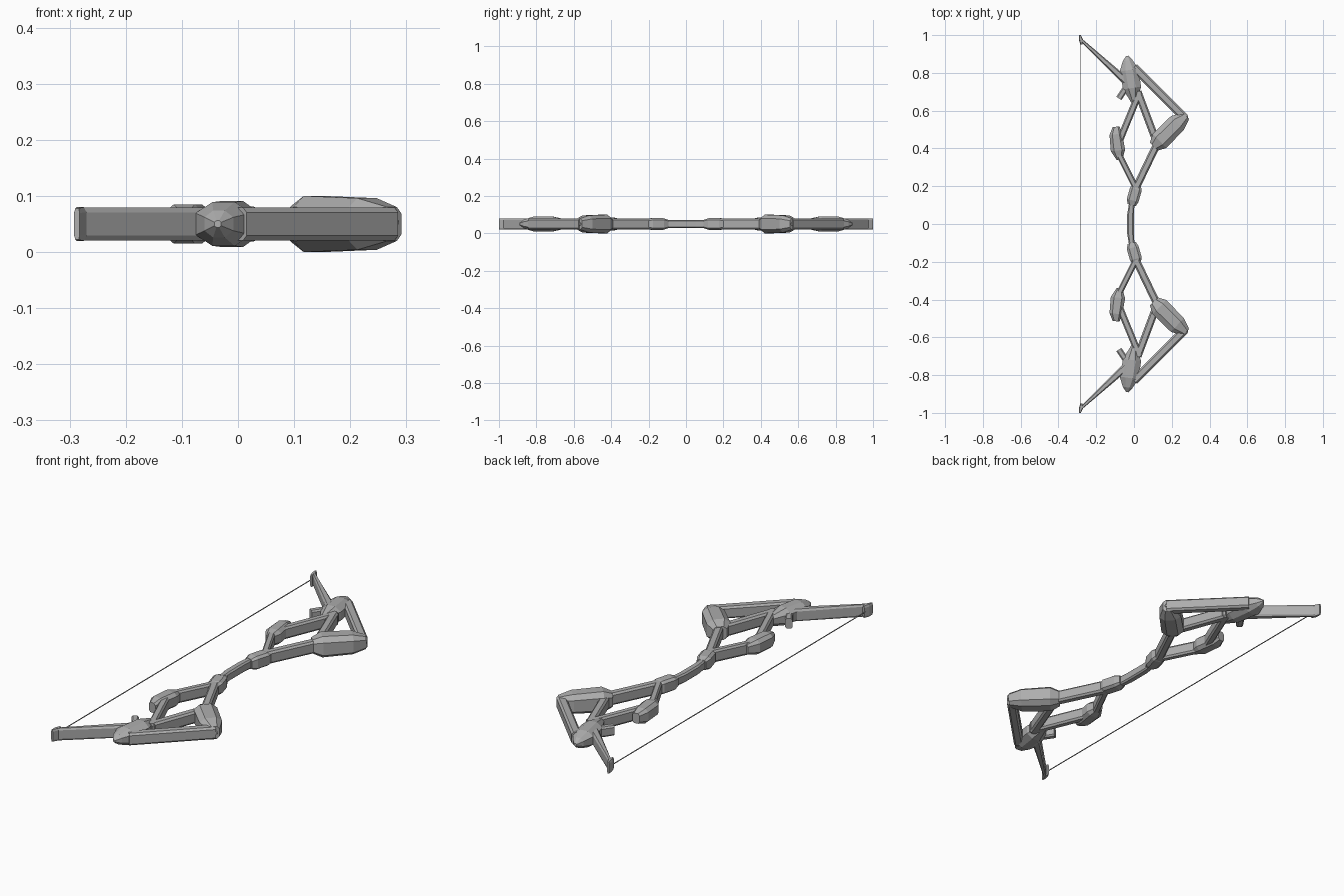
import bpy
import bmesh
import math
from mathutils import Vector

cube = bpy.data.objects.get("Cube")
if cube:
    bpy.data.objects.remove(cube, do_unlink=True)

MID = 0.05  # height of the bow's middle plane

steel = bpy.data.materials.new("steel_grey")
steel.use_nodes = True
GREY = (0.42, 0.42, 0.42, 1)
steel.diffuse_color = GREY
steel.node_tree.nodes["Principled BSDF"].inputs["Base Color"].default_value = GREY


def finish(bm, name, mirrored):
    bmesh.ops.recalc_face_normals(bm, faces=bm.faces)
    mesh = bpy.data.meshes.new(name)
    bm.to_mesh(mesh)
    bm.free()
    mesh.materials.append(steel)
    obj = bpy.data.objects.new(name, mesh)
    bpy.context.collection.objects.link(obj)
    if mirrored:
        mod = obj.modifiers.new("mirror", 'MIRROR')
        mod.use_axis = (False, True, False)
        mod.use_mirror_merge = False


def bar(name, stations, side=0.7, top=0.6, mirrored=True):
    """Loft a chamfered section through stations (x, y, half width, half height)."""
    bm = bmesh.new()
    start, end = Vector(stations[0][:2]), Vector(stations[-1][:2])
    along = (end - start).normalized()
    across = Vector((-along.y, along.x))
    section = [(1, -side), (1, side), (top, 1), (-top, 1),
               (-1, side), (-1, -side), (-top, -1), (top, -1)]
    rings = []
    for x, y, w, h in stations:
        rings.append([bm.verts.new((x + across.x * u * w, y + across.y * u * w, MID + v * h))
                      for u, v in section])
    for a, b in zip(rings, rings[1:]):
        for i in range(8):
            j = (i + 1) % 8
            bm.faces.new((a[i], a[j], b[j], b[i]))
    bm.faces.new(rings[0])
    bm.faces.new(rings[-1])
    finish(bm, name, mirrored)


def strut(name, a, b, w=0.02, h=0.029):
    bar(name, [(*a, w, h), (*b, w, h)])


def pin(name, x, y, r):
    bm = bmesh.new()
    bmesh.ops.create_icosphere(bm, subdivisions=1, radius=r)
    bmesh.ops.translate(bm, verts=bm.verts, vec=(x, y, MID))
    finish(bm, name, True)


# Grip and the collars at its ends
bar("grip", [(-0.01, -0.13, 0.013, 0.022), (-0.018, -0.05, 0.018, 0.022),
             (-0.018, 0.05, 0.018, 0.022), (-0.01, 0.13, 0.013, 0.022)], mirrored=False)
bar("grip_collar", [(-0.012, 0.1, 0.022, 0.023), (-0.007, 0.125, 0.032, 0.031),
                    (0.01, 0.185, 0.032, 0.031), (0.015, 0.205, 0.022, 0.024)])

# Diamond frame of struts
strut("lower_outer_strut", (0.0, 0.17), (0.135, 0.45))
strut("lower_inner_strut", (0.015, 0.18), (-0.085, 0.38), 0.016)
strut("upper_outer_strut", (0.125, 0.42), (0.02, 0.7))
strut("upper_inner_strut", (-0.085, 0.42), (0.03, 0.7), 0.018)
strut("brace_strut", (0.0, 0.83), (0.27, 0.56), 0.022)

# Faceted weights on the frame's side corners
bar("outer_weight", [(0.105, 0.41, 0.03, 0.032), (0.135, 0.44, 0.052, 0.05),
                     (0.23, 0.535, 0.05, 0.046), (0.275, 0.573, 0.024, 0.03)], 0.6, 0.5)
bar("inner_weight", [(-0.095, 0.515, 0.018, 0.024), (-0.096, 0.475, 0.034, 0.035),
                     (-0.085, 0.39, 0.038, 0.035), (-0.077, 0.34, 0.015, 0.024)], 0.6, 0.55)

# Pointed hub, with a short peg, that carries the bow arm
bar("arm_hub", [(-0.036, 0.89, 0.006, 0.006), (-0.034, 0.865, 0.026, 0.024),
                (-0.026, 0.815, 0.05, 0.039), (-0.01, 0.72, 0.048, 0.041),
                (0.0, 0.645, 0.015, 0.025)], 0.5, 0.4)
bar("hub_peg", [(-0.03, 0.74, 0.016, 0.024), (-0.08, 0.665, 0.016, 0.024)])

# Bow arm, tip and string
bar("bow_arm", [(-0.283, 0.978, 0.007, 0.029), (-0.03, 0.745, 0.021, 0.029)])
bar("arm_tip", [(-0.287, 1.0, 0.005, 0.028), (-0.281, 0.975, 0.011, 0.03),
                (-0.277, 0.95, 0.005, 0.028)])
pin("tip_pin", -0.281, 0.975, 0.012)
pin("brace_pin", 0.276, 0.565, 0.012)
bar("bowstring", [(-0.284, -0.97, 0.002, 0.002), (-0.284, 0.97, 0.002, 0.002)], mirrored=False)
